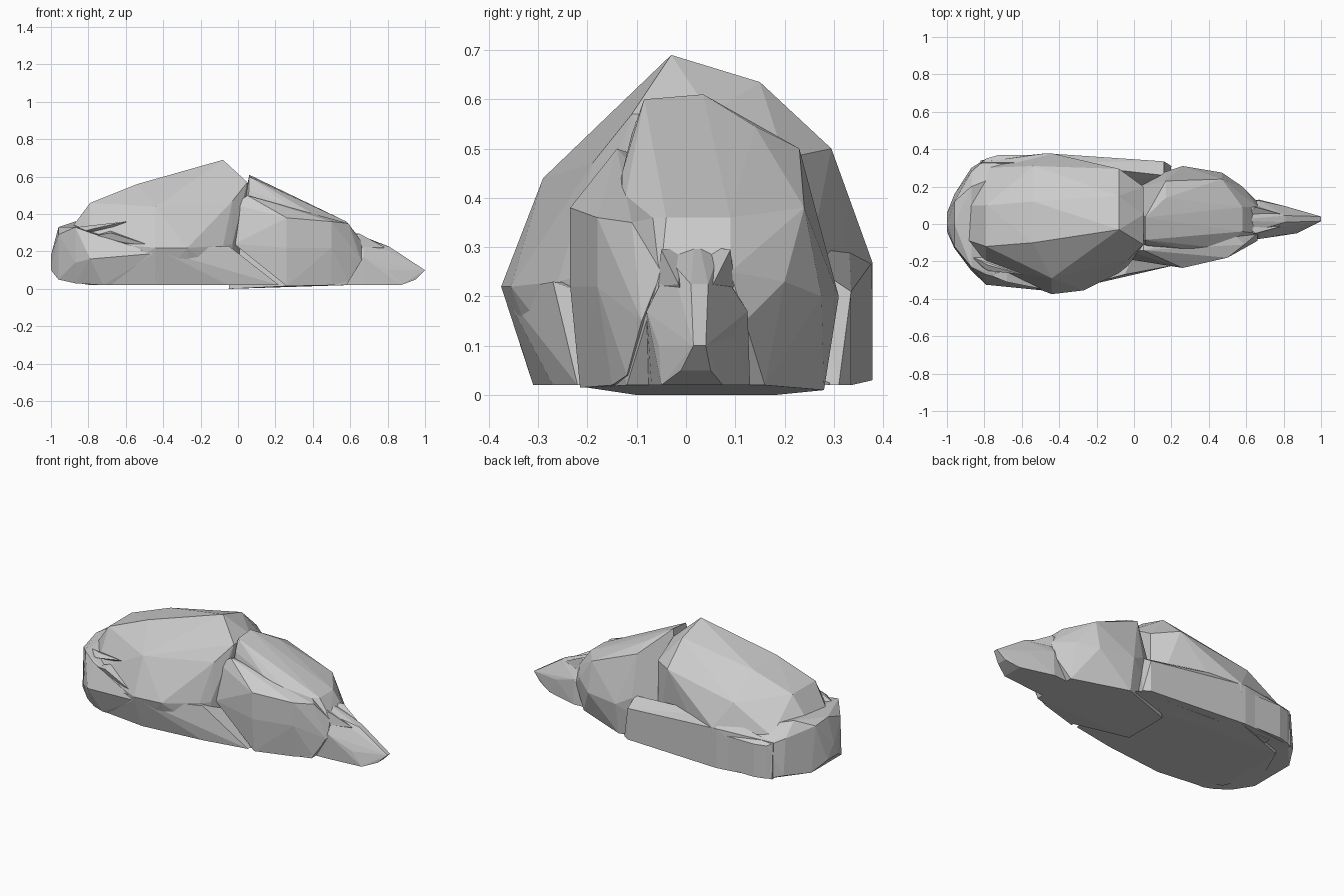
import bpy, bmesh


def rock(name, sections):
    """Faceted stone: convex skin over a few cross-sections (x, [(y, z), ...])."""
    bm = bmesh.new()
    for x, ring in sections:
        for y, z in ring:
            bm.verts.new((x, y, z))
    res = bmesh.ops.convex_hull(bm, input=bm.verts[:])
    junk = {v for v in res["geom_interior"] + res["geom_unused"]
            if isinstance(v, bmesh.types.BMVert) and v.is_valid}
    bmesh.ops.delete(bm, geom=list(junk), context='VERTS')
    bmesh.ops.recalc_face_normals(bm, faces=bm.faces[:])
    me = bpy.data.meshes.new(name)
    bm.to_mesh(me)
    bm.free()
    ob = bpy.data.objects.new(name, me)
    bpy.context.collection.objects.link(ob)
    return ob


# Big boulder with the highest ridge
rock("large_boulder", [
    (-0.91, [(-0.08, 0.30), (0.10, 0.30), (0.0, 0.04)]),
    (-0.79, [(-0.12, 0.46), (0.10, 0.46), (-0.24, 0.25), (0.30, 0.28), (-0.2, 0.02), (0.25, 0.02)]),
    (-0.54, [(-0.10, 0.56), (0.12, 0.55), (0.31, 0.42)]),
    (-0.44, [(-0.375, 0.22), (-0.31, 0.02), (-0.29, 0.44), (0.378, 0.27), (0.37, 0.03)]),
    (-0.27, [(-0.355, 0.22), (-0.28, 0.02)]),
    (-0.08, [(-0.03, 0.69), (0.15, 0.635), (0.295, 0.50), (-0.26, 0.23)]),
    (-0.03, [(-0.19, 0.47), (-0.22, 0.24), (0.25, 0.50), (-0.20, 0.02)]),
    (0.05, [(-0.11, 0.57), (0.05, 0.57), (0.20, 0.48), (0.2, 0.02)]),
])

# Low skirt of stone under the boulder, running on towards the front stone
rock("boulder_foot", [
    (-0.68, [(-0.28, 0.02), (0.33, 0.03), (0.33, 0.2), (-0.3, 0.2)]),
    (-0.43, [(-0.37, 0.21), (-0.31, 0.02)]),
    (-0.05, [(-0.27, 0.23), (-0.27, 0.02)]),
    (0.22, [(-0.22, 0.02), (0.29, 0.02)]),
])

# Slab along the rear side
rock("rear_slab", [
    (-0.82, [(0.34, 0.04), (0.33, 0.26), (0.1, 0.04)]),
    (-0.47, [(0.378, 0.03), (0.378, 0.27), (0.33, 0.33)]),
    (0.16, [(0.335, 0.02), (0.335, 0.21), (0.26, 0.26), (0.1, 0.02)]),
    (0.20, [(0.31, 0.02)]),
])

# Rounded stone wrapping the left end
rock("left_stone", [
    (-1.0, [(-0.04, 0.10), (0.06, 0.10), (0.0, 0.18)]),
    (-0.96, [(-0.12, 0.29), (0.12, 0.32), (-0.13, 0.05), (0.16, 0.05), (0.0, 0.33)]),
    (-0.87, [(-0.23, 0.33), (0.2, 0.36), (-0.25, 0.14), (0.30, 0.06), (0.28, 0.28), (-0.21, 0.03)]),
    (-0.79, [(-0.325, 0.16), (-0.27, 0.30), (0.35, 0.24), (-0.26, 0.025), (0.35, 0.04)]),
    (-0.72, [(0.37, 0.04), (0.37, 0.24), (-0.28, 0.02)]),
    (-0.44, [(-0.36, 0.19), (0.3, 0.1), (-0.28, 0.02), (0.37, 0.04), (0.37, 0.24)]),
])

# Pointed splinters on the boulder's front flank
rock("upper_splinter", [
    (-0.86, [(-0.18, 0.33), (-0.2, 0.30)]),
    (-0.78, [(-0.22, 0.34), (-0.25, 0.32), (-0.15, 0.28)]),
    (-0.60, [(-0.27, 0.36), (-0.25, 0.34)]),
])
rock("lower_splinter", [
    (-0.78, [(-0.27, 0.28), (-0.2, 0.22)]),
    (-0.68, [(-0.31, 0.30), (-0.25, 0.31)]),
    (-0.43, [(-0.36, 0.22), (-0.3, 0.2)]),
])

# Middle stone: tall sloping core with a flat top plate
rock("middle_stone", [
    (-0.05, [(-0.10, 0.0), (0.18, 0.0)]),
    (0.06, [(-0.085, 0.60), (0.035, 0.61), (-0.11, 0.53)]),
    (0.17, [(0.23, 0.50), (0.14, 0.545), (0.28, 0.25)]),
    (0.26, [(-0.2, 0.015), (0.31, 0.2), (0.28, 0.01), (-0.13, 0.45)]),
    (0.35, [(0.03, 0.455), (-0.11, 0.42), (0.17, 0.43)]),
    (0.47, [(-0.13, 0.36), (-0.16, 0.2), (0.24, 0.38), (0.275, 0.2)]),
    (0.58, [(-0.04, 0.36), (0.09, 0.36), (-0.12, 0.02), (0.20, 0.23), (0.16, 0.02)]),
    (0.66, [(-0.08, 0.15), (-0.05, 0.26), (0.12, 0.15), (0.09, 0.25)]),
])

# Lower flank of the middle stone facing the front
rock("middle_flank", [
    (-0.02, [(-0.15, 0.45), (-0.19, 0.24), (0.0, 0.4)]),
    (0.05, [(-0.14, 0.50), (0.0, 0.45)]),
    (0.26, [(-0.235, 0.38), (-0.235, 0.22), (-0.215, 0.015), (0.0, 0.02)]),
    (0.50, [(-0.18, 0.36), (-0.18, 0.22), (-0.02, 0.37), (-0.15, 0.02)]),
    (0.59, [(-0.11, 0.35), (-0.12, 0.04)]),
    (0.66, [(-0.09, 0.15), (-0.05, 0.25)]),
])

# Small tapering stone at the right tip
rock("tip_stone", [
    (0.52, [(-0.08, 0.02), (0.12, 0.02), (0.02, 0.34)]),
    (0.67, [(-0.08, 0.17), (-0.03, 0.27), (0.06, 0.27), (0.125, 0.17), (-0.07, 0.02), (0.13, 0.02)]),
    (0.81, [(0.01, 0.225), (0.045, 0.225), (-0.055, 0.10), (0.095, 0.12)]),
    (0.87, [(-0.05, 0.02), (0.075, 0.02)]),
    (0.95, [(-0.01, 0.05), (0.05, 0.05)]),
    (1.0, [(0.015, 0.10), (0.04, 0.10)]),
])

# Paired sharp ridges either side of the tip stone
for name, s in (("front_ridge", -1), ("rear_ridge", 1)):
    rock(name, [
        (0.60, [(0.02 + s * 0.03, 0.30), (0.02 + s * 0.07, 0.28)]),
        (0.65, [(0.02 + s * 0.07, 0.295), (0.02 + s * 0.08, 0.22)]),
        (0.78, [(0.02 + s * 0.035, 0.225), (0.02 + s * 0.02, 0.19)]),
    ])
